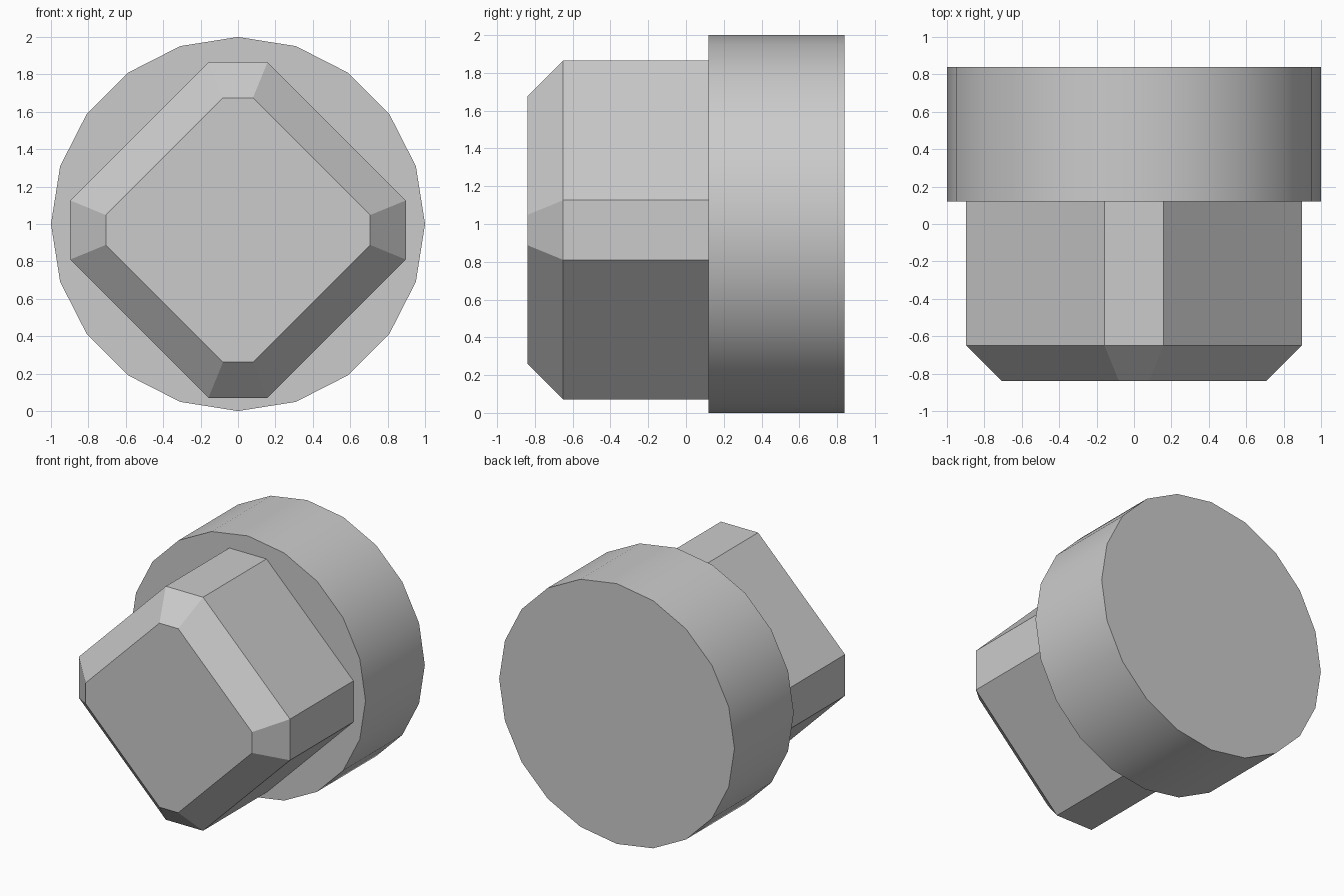
import bpy
import bmesh
import math

default = bpy.data.objects.get("Cube")
if default:
    bpy.data.objects.remove(default, do_unlink=True)

# Single plain grey material
grey = bpy.data.materials.new("plain_grey")
grey.use_nodes = True
colour = (0.6, 0.6, 0.6, 1.0)
grey.diffuse_color = colour
grey.node_tree.nodes["Principled BSDF"].inputs["Base Color"].default_value = colour


def loft(name, rings):
    """Skin a closed solid through (y, outline) rings, outlines given in x, z."""
    bm = bmesh.new()
    loops = [[bm.verts.new((x, y, z)) for x, z in outline] for y, outline in rings]
    n = len(loops[0])
    for a, b in zip(loops, loops[1:]):
        for i in range(n):
            j = (i + 1) % n
            bm.faces.new((a[i], a[j], b[j], b[i]))
    bm.faces.new(loops[0])
    bm.faces.new(loops[-1])
    bmesh.ops.recalc_face_normals(bm, faces=bm.faces)
    mesh = bpy.data.meshes.new(name)
    bm.to_mesh(mesh)
    bm.free()
    mesh.materials.append(grey)
    obj = bpy.data.objects.new(name, mesh)
    bpy.context.collection.objects.link(obj)
    return obj


def circle(radius, sides, cz):
    steps = [math.tau * i / sides for i in range(sides)]
    return [(radius * math.cos(t), cz + radius * math.sin(t)) for t in steps]


def clipped_diamond(reach, flat, cz):
    """Diamond whose four tips are cut to flats of half-width `flat`."""
    points = []
    for c, s in ((1, 0), (0, 1), (-1, 0), (0, -1)):
        for side in (-flat, flat):
            points.append((reach * c - side * s, cz + reach * s + side * c))
    return points


# Round head at the back, smooth around its rim
head = loft("round_head", [(0.12, circle(1, 20, 1)), (0.84, circle(1, 20, 1))])
bpy.ops.object.select_all(action="DESELECT")
head.select_set(True)
bpy.context.view_layer.objects.active = head
bpy.ops.object.shade_smooth_by_angle(angle=math.radians(30))

# Chamfered diamond block at the front, seated against the head
loft("diamond_block", [
    (-0.84, clipped_diamond(0.707, 0.08, 0.968)),
    (-0.65, clipped_diamond(0.897, 0.158, 0.968)),
    (0.12, clipped_diamond(0.897, 0.158, 0.968)),
])
